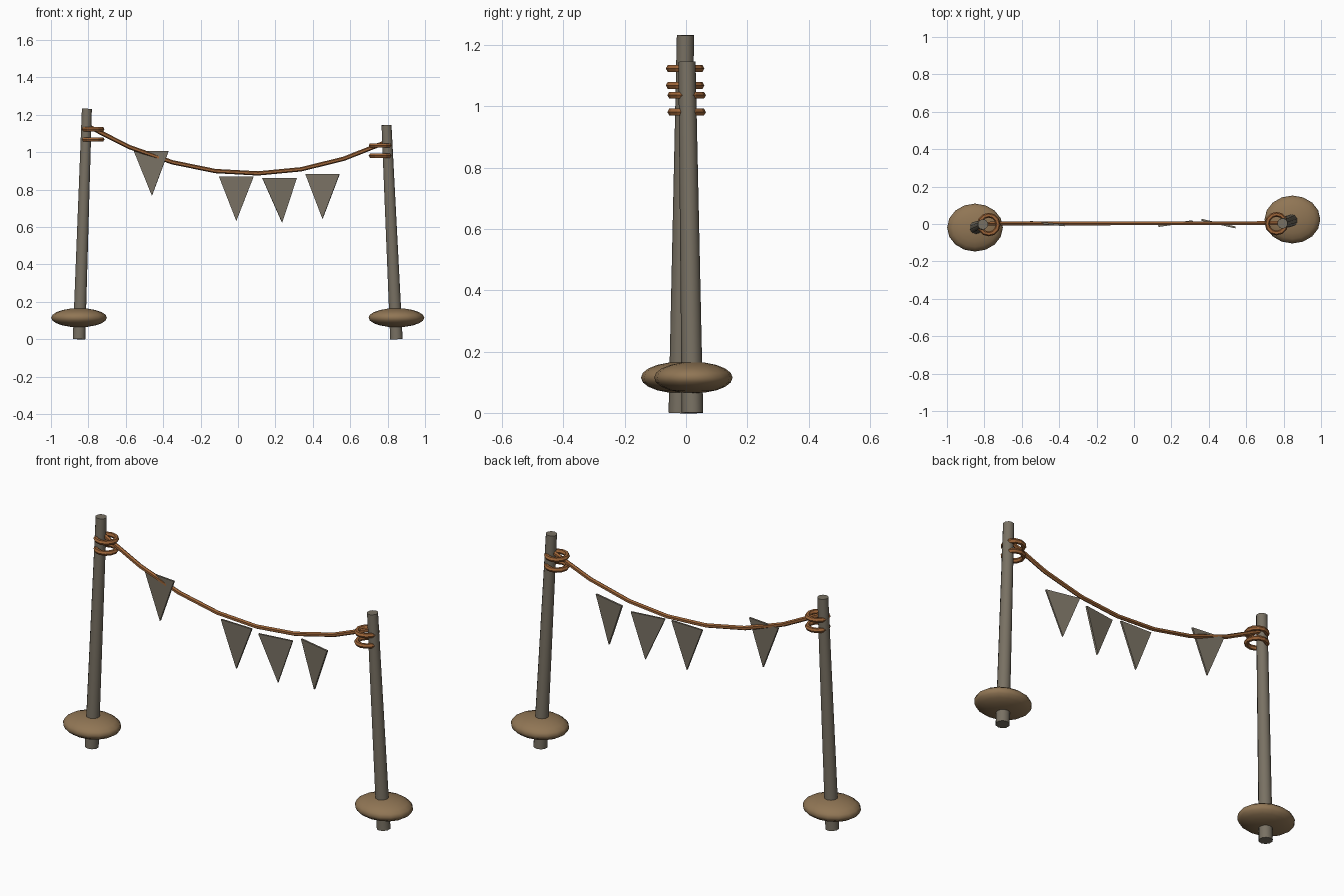
import bpy
import bmesh
from mathutils import Vector, Matrix

if "Cube" in bpy.data.objects:
    bpy.data.objects.remove(bpy.data.objects["Cube"], do_unlink=True)


def material(name, rgb):
    mat = bpy.data.materials.new(name)
    mat.use_nodes = True
    mat.diffuse_color = (*rgb, 1)
    mat.node_tree.nodes["Principled BSDF"].inputs["Base Color"].default_value = (*rgb, 1)
    return mat


WOOD = material("weathered grey", (0.19, 0.165, 0.125))
EARTH = material("earth brown", (0.28, 0.18, 0.09))
ROPE = material("rope orange brown", (0.34, 0.13, 0.04))


def finish(name, bm, mat, smooth=None):
    bmesh.ops.recalc_face_normals(bm, faces=bm.faces[:])
    mesh = bpy.data.meshes.new(name)
    bm.to_mesh(mesh)
    bm.free()
    mesh.materials.append(mat)
    obj = bpy.data.objects.new(name, mesh)
    bpy.context.collection.objects.link(obj)
    if smooth:
        bpy.ops.object.select_all(action="DESELECT")
        obj.select_set(True)
        bpy.context.view_layer.objects.active = obj
        bpy.ops.object.shade_smooth_by_angle(angle=smooth)
    return obj


def pole(name, bottom, top):
    # Tapered leaning post
    axis = top - bottom
    turn = Vector((0, 0, 1)).rotation_difference(axis).to_matrix().to_4x4()
    bm = bmesh.new()
    bmesh.ops.create_cone(bm, cap_ends=True, segments=10, radius1=0.035, radius2=0.028,
                          depth=axis.length,
                          matrix=Matrix.Translation((bottom + top) / 2) @ turn)
    finish(name, bm, WOOD, 0.7)


def mound(name, x, y):
    # Flattened mound around the foot of a post
    bm = bmesh.new()
    bmesh.ops.create_uvsphere(bm, u_segments=16, v_segments=10, radius=1,
                              matrix=Matrix.Translation((x, y, 0.115))
                              @ Matrix.Diagonal((0.149, 0.128, 0.051, 1)))
    finish(name, bm, EARTH, 1.2)


def ring(name, x, y, z):
    # Rope loop tied to a post
    bpy.ops.mesh.primitive_torus_add(location=(x, y, z), major_segments=12, minor_segments=6,
                                     major_radius=0.05, minor_radius=0.013)
    obj = bpy.context.object
    obj.name = name
    obj.data.materials.append(ROPE)


def flag(name, x, z, turn, tip_shift):
    # Thin triangular pennant
    bm = bmesh.new()
    corners = [(-0.093, 0), (0.093, 0), (tip_shift, -0.238)]
    face = bm.faces.new([bm.verts.new((u, -0.005, v)) for u, v in corners])
    side = bmesh.ops.extrude_face_region(bm, geom=[face])
    verts = [g for g in side["geom"] if isinstance(g, bmesh.types.BMVert)]
    bmesh.ops.translate(bm, verts=verts, vec=(0, 0.01, 0))
    bm.transform(Matrix.Translation((x, 0.002, z)) @ Matrix.Rotation(turn, 4, "Z"))
    finish(name, bm, WOOD)


# Posts, mounds and rope loops
for side, foot, head, loop_x, loop_y in (
        ("right", Vector((-0.85, -0.022, 0)), Vector((-0.808, -0.002, 1.232)), -0.777, -0.003),
        ("left", Vector((0.847, 0.021, 0)), Vector((0.794, 0.003, 1.145)), 0.762, 0.002)):
    pole(side + "_post", foot, head)
    mound(side + "_mound", foot.x, foot.y + 0.003)
    for i, drop in enumerate((0.109, 0.164)):
        ring(f"{side}_rope_loop_{i + 1}", loop_x, loop_y, head.z - drop)

# Sagging rope
START, END, SAG, STEPS = Vector((-0.808, 0.002, 1.142)), Vector((0.794, 0.005, 1.055)), 0.21, 7
bm = bmesh.new()
rows = []
for i in range(STEPS + 1):
    t = i / STEPS
    point = START.lerp(END, t) - Vector((0, 0, 4 * SAG * t * (1 - t)))
    slope = END - START - Vector((0, 0, 4 * SAG * (1 - 2 * t)))
    frame = slope.to_track_quat("Z", "Y").to_matrix().to_4x4()
    rows.append(bmesh.ops.create_circle(bm, segments=6, radius=0.0115, cap_ends=i in (0, STEPS),
                                        matrix=Matrix.Translation(point) @ frame)["verts"])
for a, b in zip(rows, rows[1:]):
    for j in range(6):
        k = (j + 1) % 6
        bm.faces.new((a[j], a[k], b[k], b[j]))
finish("rope", bm, ROPE)

# Pennants
for i, spec in enumerate(((-0.464, 1.005, -0.1, 0.004), (-0.009, 0.87, -0.03, 0),
                          (0.222, 0.861, 0.14, 0.014), (0.452, 0.882, -0.22, 0))):
    flag(f"pennant_{i + 1}", *spec)
